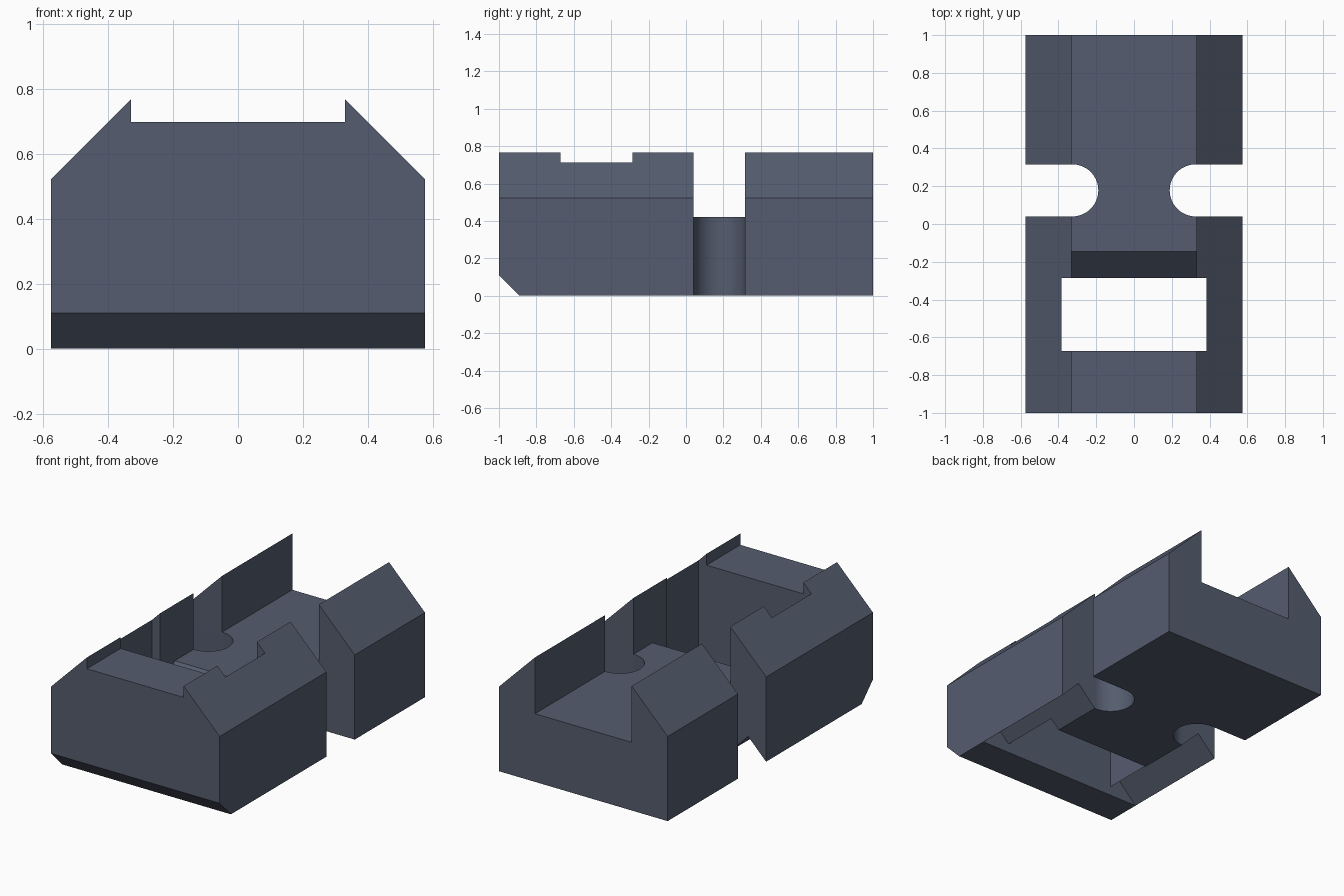
import bpy, bmesh, math

if "Cube" in bpy.data.objects:
    bpy.data.objects.remove(bpy.data.objects["Cube"])

W = 0.575      # half width
RAIL = 0.33    # inner face of the side rails

paint = bpy.data.materials.new("slate grey")
paint.diffuse_color = (0.089, 0.107, 0.156, 1)
paint.use_nodes = True
paint.node_tree.nodes["Principled BSDF"].inputs["Base Color"].default_value = paint.diffuse_color


def prism(name, pts, axis, lo, hi):
    """Extrude a 2D profile along an axis; pts hold the other two axes in order."""
    def place(p, t):
        c = list(p)
        c.insert("xyz".index(axis), t)
        return c
    bm = bmesh.new()
    a = [bm.verts.new(place(p, lo)) for p in pts]
    b = [bm.verts.new(place(p, hi)) for p in pts]
    n = len(pts)
    bm.faces.new(a)
    bm.faces.new(b[::-1])
    for i in range(n):
        bm.faces.new((a[i], b[i], b[(i + 1) % n], a[(i + 1) % n]))
    bmesh.ops.recalc_face_normals(bm, faces=bm.faces)
    me = bpy.data.meshes.new(name)
    bm.to_mesh(me)
    bm.free()
    ob = bpy.data.objects.new(name, me)
    bpy.context.collection.objects.link(ob)
    me.materials.append(paint)
    return ob


# Block with sloped shoulders
body = prism("mount_body",
             [(-W, 0), (W, 0), (W, 0.522), (RAIL, 0.767), (RAIL, 0.80),
              (-RAIL, 0.80), (-RAIL, 0.767), (-W, 0.522)], "y", -1, 1)
cutters = []

# Stepped channel between the rails, with a sloped lip behind the window
cutters.append(prism("channel_cutter",
                     [(1.1, 0.42), (-0.145, 0.42), (-0.285, 0.28), (-0.5, 0.28),
                      (-0.5, 0.697), (-1.1, 0.697), (-1.1, 0.9), (1.1, 0.9)],
                     "x", -RAIL, RAIL))

# Rectangular window through the block
cutters.append(prism("window_cutter",
                     [(-0.385, -0.672), (0.385, -0.672), (0.385, -0.287), (-0.385, -0.287)],
                     "z", -0.2, 1))

# Front bottom chamfer
cutters.append(prism("chamfer_cutter",
                     [(-1.1, 0.21), (-0.79, -0.1), (-1.1, -0.1)], "x", -1, 1))

for s in (-1, 1):
    # Side slot with a round inner end
    r, cy, cx = 0.138, 0.178, 0.327
    arc = [(s * (cx - r * math.cos(t)), cy + r * math.sin(t))
           for t in (math.pi * (i / 32 - 0.5) for i in range(33))]
    cutters.append(prism("slot_cutter", arc + [(s, cy + r), (s, cy - r)], "z", -0.2, 1))
    # V groove under the rail, running into the slot
    cutters.append(prism("groove_cutter",
                         [(s * 0.584, -0.01), (s * 0.452, 0.122), (s * 0.32, -0.01)],
                         "y", -0.672, 0.15))

# Apply the cuts
bpy.context.view_layer.objects.active = body
body.select_set(True)
for c in cutters:
    m = body.modifiers.new("cut", "BOOLEAN")
    m.operation, m.solver, m.object = "DIFFERENCE", "EXACT", c
    bpy.ops.object.modifier_apply(modifier=m.name)
for c in cutters:
    bpy.data.objects.remove(c)

bpy.ops.object.shade_smooth_by_angle(angle=math.radians(25))
